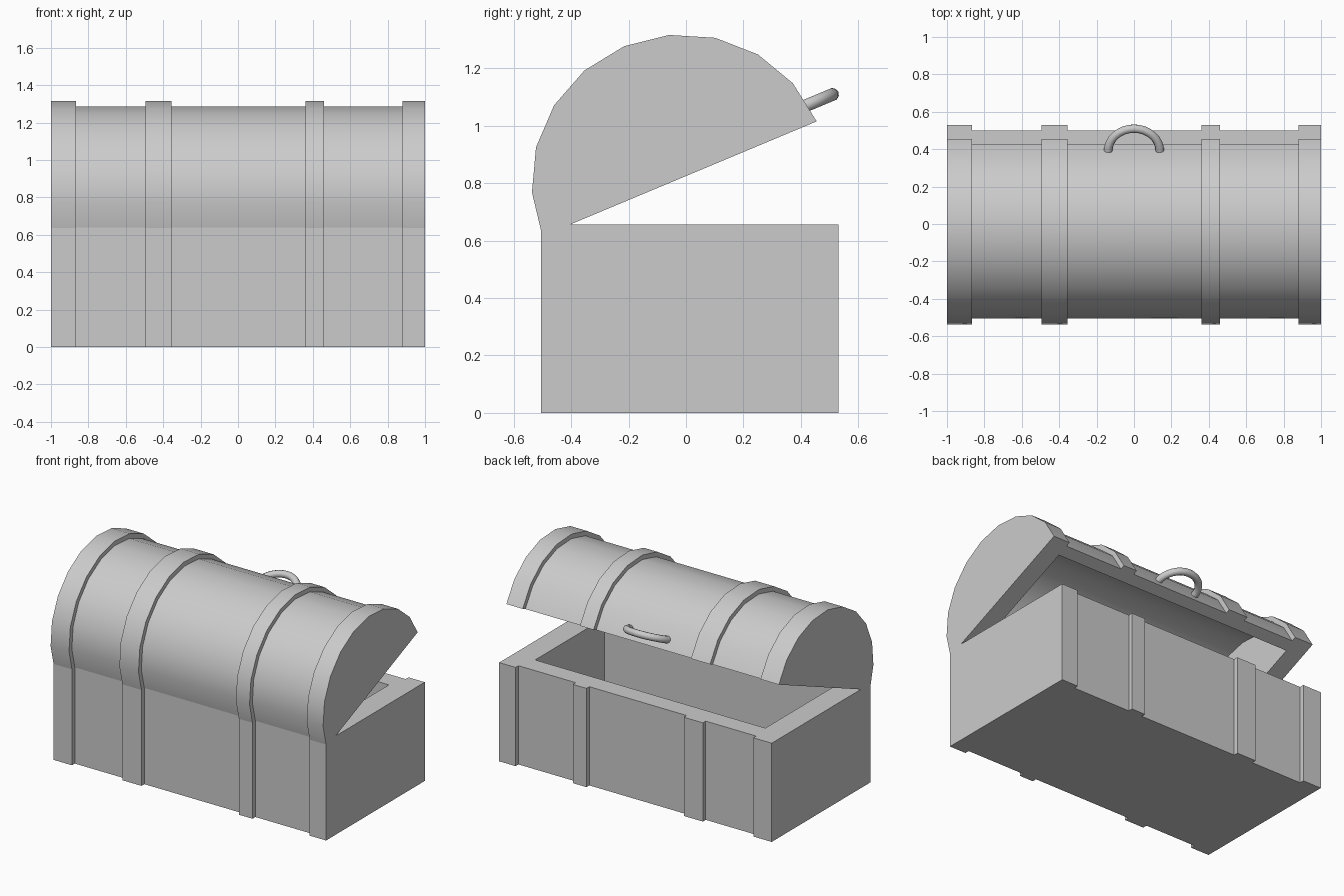
import bpy, bmesh
from math import sin, cos, pi, radians

if "Cube" in bpy.data.objects:
    bpy.data.objects.remove(bpy.data.objects["Cube"])

# raised straps along x: (start, end)
STRAPS = [(-1, -0.865), (-0.495, -0.355), (0.36, 0.46), (0.88, 1)]
STEP = 0.03
TILT = radians(22.7)
LID_ORIGIN = (0, -0.0225, 0.815)


def arch(hy, hz):
    return [(hy * cos(i * pi / 10), hz * sin(i * pi / 10)) for i in range(11)]


def rect(y0, y1, z0, z1):
    return [(y1, z0), (y1, z1), (y0, z1), (y0, z0)]


def loft(name, stations):
    """Skin a closed solid through (x, profile) stations."""
    bm = bmesh.new()
    rings = [[bm.verts.new((x, y, z)) for y, z in prof] for x, prof in stations]
    n = len(rings[0])
    for a, b in zip(rings, rings[1:]):
        for i in range(n):
            j = (i + 1) % n
            if (a[i].co - b[i].co).length < 1e-6 and (a[j].co - b[j].co).length < 1e-6:
                continue
            bm.faces.new((a[i], a[j], b[j], b[i]))
    bm.faces.new(rings[0])
    bm.faces.new(rings[-1])
    bmesh.ops.remove_doubles(bm, verts=bm.verts, dist=1e-5)
    bmesh.ops.recalc_face_normals(bm, faces=bm.faces)
    me = bpy.data.meshes.new(name)
    bm.to_mesh(me)
    bm.free()
    ob = bpy.data.objects.new(name, me)
    bpy.context.collection.objects.link(ob)
    return ob


def strapped(big, small):
    """Stations that step between strap and recessed profiles."""
    out = []
    for i, (a, b) in enumerate(STRAPS):
        if i:
            out.append((a, small))
        out += [(a, big), (b, big)]
        if i < len(STRAPS) - 1:
            out.append((b, small))
    return out


def activate(ob):
    bpy.ops.object.select_all(action='DESELECT')
    ob.select_set(True)
    bpy.context.view_layer.objects.active = ob


def hollow(ob, cutter):
    mod = ob.modifiers.new("cavity", 'BOOLEAN')
    mod.operation = 'DIFFERENCE'
    mod.solver = 'EXACT'
    mod.object = cutter
    activate(ob)
    bpy.ops.object.modifier_apply(modifier=mod.name)
    bpy.data.objects.remove(cutter)


# chest box with raised straps and a deep cavity
box = loft("chest_box", strapped(rect(-0.505, 0.53, 0, 0.655),
                                 rect(-0.505 + STEP, 0.53 - STEP, 0, 0.655)))
cut = rect(-0.35, 0.375, 0.13, 0.8)
hollow(box, loft("box_cutter", [(-0.845, cut), (0.845, cut)]))

# arched lid, hollow underneath, tilted open
lid = loft("lid", strapped(arch(0.5175, 0.5), arch(0.5175 - STEP, 0.5 - STEP)))
cut = [(0.41, -0.1)] + arch(0.41, 0.39) + [(-0.41, -0.1)]
hollow(lid, loft("lid_cutter", [(-0.88, cut), (0.88, cut)]))
activate(lid)
bpy.ops.object.shade_smooth_by_angle(angle=radians(30))

# curved pull handle on the lid's opening edge
cu = bpy.data.curves.new("handle", 'CURVE')
cu.dimensions = '3D'
cu.bevel_depth = 0.023
cu.bevel_resolution = 3
cu.use_fill_caps = True
sp = cu.splines.new('POLY')
N = 16
sp.points.add(N)
for i, p in enumerate(sp.points):
    t = pi * i / N
    p.co = (0.138 * cos(t), 0.475 + 0.129 * sin(t), 0.065, 1)
handle = bpy.data.objects.new("handle", cu)
bpy.context.collection.objects.link(handle)
activate(handle)
bpy.ops.object.convert(target='MESH')
handle = bpy.context.object
bpy.ops.object.shade_smooth_by_angle(angle=radians(40))

for ob in (lid, handle):
    ob.location = LID_ORIGIN
    ob.rotation_euler = (TILT, 0, 0)
